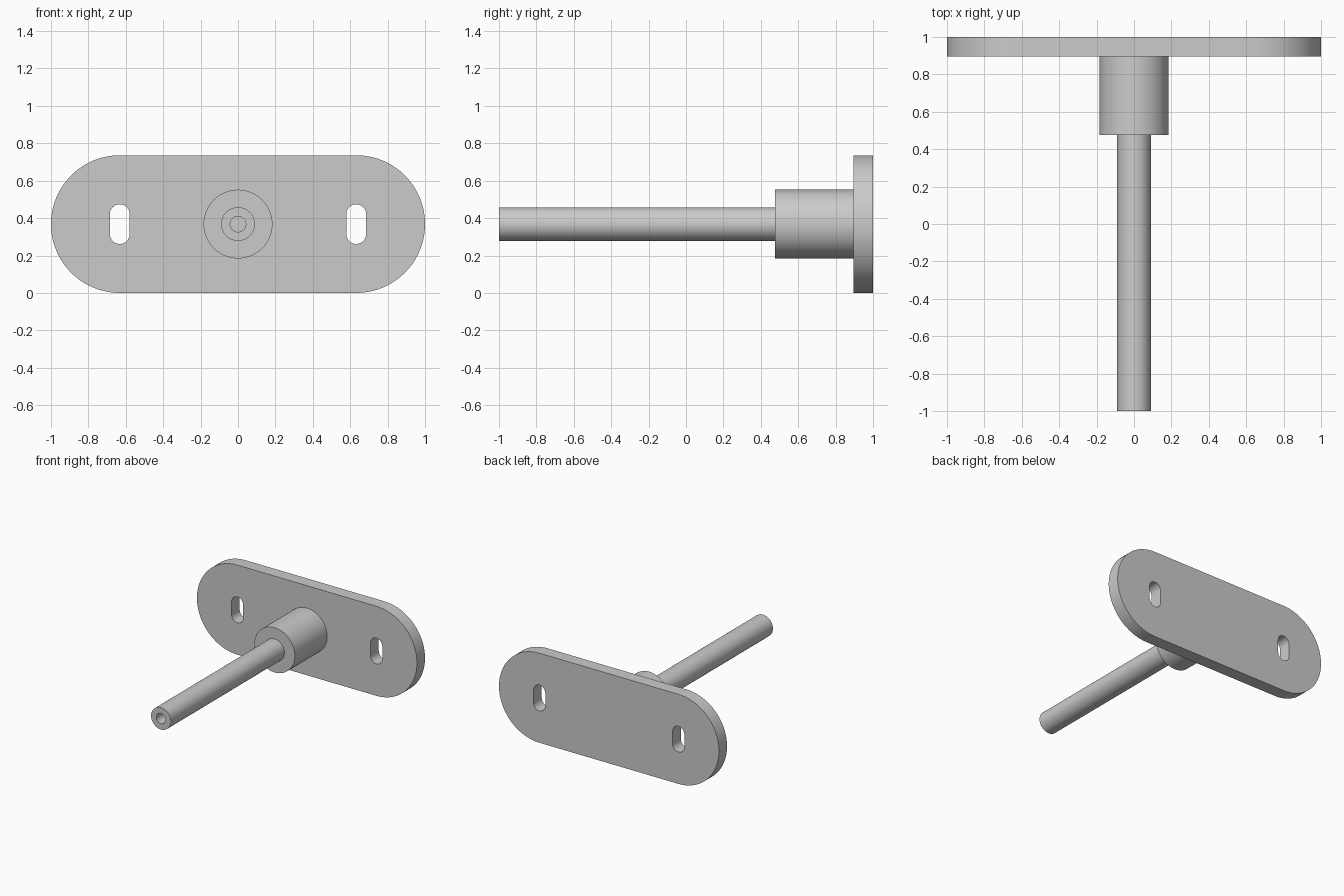
import bpy, bmesh
from math import cos, sin, pi, radians
from mathutils import Matrix, Vector

if "Cube" in bpy.data.objects:
    bpy.data.objects.remove(bpy.data.objects["Cube"])

PLATE_R = 0.368           # half the plate height, also the axis height
SLOT_X = 1 - PLATE_R      # slots sit at the centres of the round ends
PLATE_FRONT, PLATE_BACK = 0.895, 1.0
HUB_FRONT, ROD_FRONT = 0.475, -1.0

grey = bpy.data.materials.new("satin grey")
grey.use_nodes = True
grey.diffuse_color = (0.6, 0.6, 0.6, 1)
grey.node_tree.nodes["Principled BSDF"].inputs["Base Color"].default_value = (0.6, 0.6, 0.6, 1)


def finish(name, bm):
    bmesh.ops.recalc_face_normals(bm, faces=bm.faces)
    mesh = bpy.data.meshes.new(name)
    bm.to_mesh(mesh)
    bm.free()
    mesh.materials.append(grey)
    obj = bpy.data.objects.new(name, mesh)
    bpy.context.collection.objects.link(obj)
    bpy.ops.object.select_all(action='DESELECT')
    obj.select_set(True)
    bpy.context.view_layer.objects.active = obj
    bpy.ops.object.shade_smooth_by_angle(angle=radians(30))
    return obj


def stadium(cx, radius, half, upright, steps):
    """Outline of a slot shape in the plate's front plane."""
    points = []
    for side in (1, -1):
        for i in range(steps + 1):
            a = -pi / 2 + pi * i / steps
            u, v = side * (half + radius * cos(a)), side * radius * sin(a)
            if upright:
                u, v = -v, u
            points.append((cx + u, PLATE_FRONT, PLATE_R + v))
    return points


def lathe(name, profile, steps=64):
    """Turn (radius, y) points about the axis along y."""
    bm = bmesh.new()
    verts = [bm.verts.new((r, y, PLATE_R)) for r, y in profile]
    edges = [bm.edges.new(pair) for pair in zip(verts, verts[1:])]
    bmesh.ops.spin(bm, geom=verts + edges, cent=(0, 0, PLATE_R), axis=(0, 1, 0),
                   angle=2 * pi, steps=steps, use_merge=False)
    bmesh.ops.remove_doubles(bm, verts=bm.verts, dist=0.0001)
    return finish(name, bm)


# Mounting plate with two upright slots
bm = bmesh.new()
outlines = [stadium(0, PLATE_R, SLOT_X, False, 40)]
outlines += [stadium(s * SLOT_X, 0.053, 0.053, True, 16) for s in (1, -1)]
for points in outlines:
    ring = [bm.verts.new(p) for p in points]
    for a, b in zip(ring, ring[1:] + ring[:1]):
        bm.edges.new((a, b))
bmesh.ops.triangle_fill(bm, edges=bm.edges[:], use_beauty=True, normal=(0, -1, 0))
front = bm.faces[:]
back = bmesh.ops.extrude_face_region(bm, geom=front, use_keep_orig=True)
moved = [g for g in back["geom"] if isinstance(g, bmesh.types.BMVert)]
bmesh.ops.translate(bm, verts=moved, vec=(0, PLATE_BACK - PLATE_FRONT, 0))
finish("mounting_plate", bm)

# Thick hub on the plate
lathe("hub", [(0, HUB_FRONT), (0.184, HUB_FRONT), (0.184, PLATE_FRONT), (0, PLATE_FRONT)])

# Long rod with a blind bore in its free end
lathe("rod", [(0, -0.6), (0.042, -0.6), (0.042, ROD_FRONT), (0.09, ROD_FRONT),
              (0.09, HUB_FRONT), (0, HUB_FRONT)])
